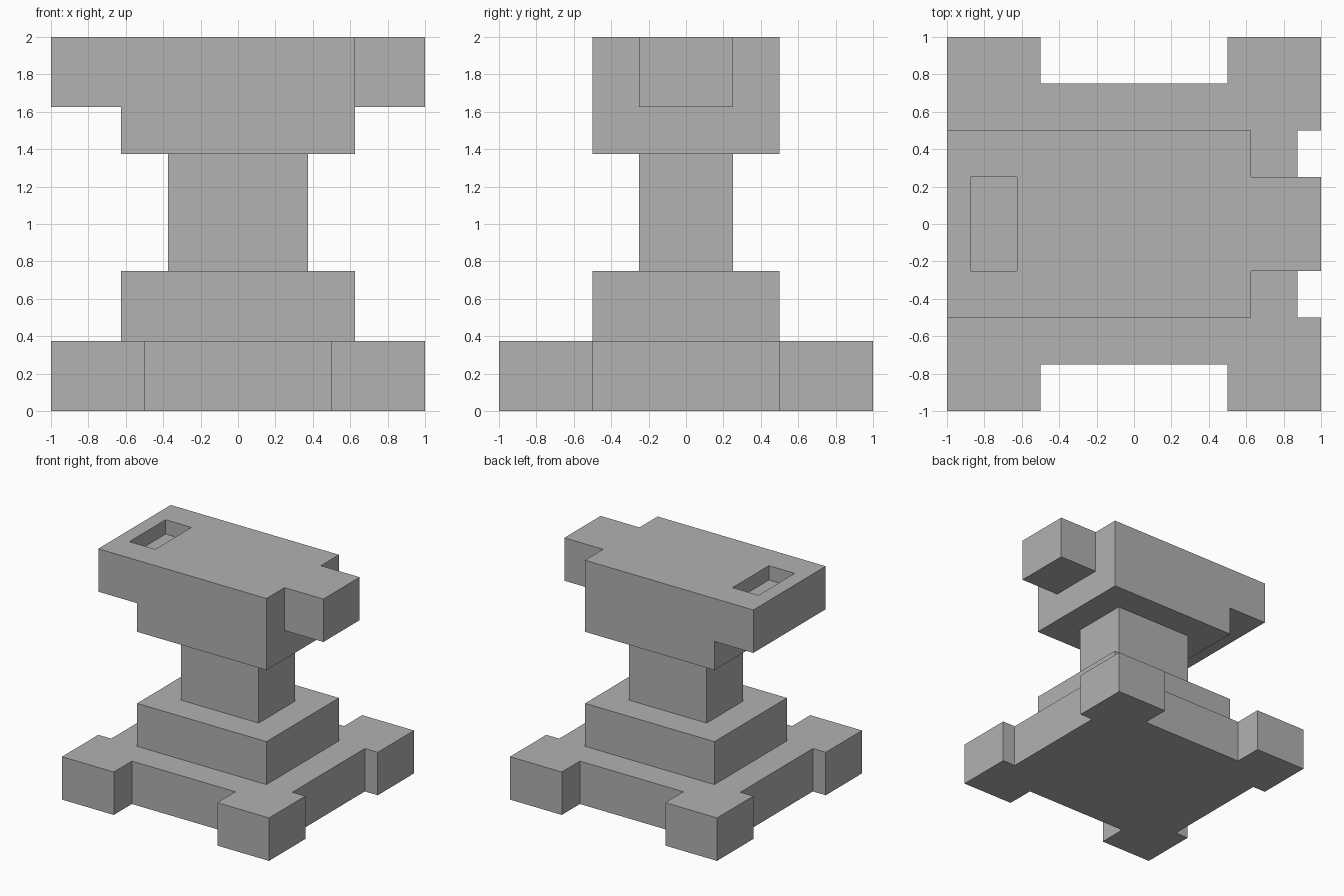
import bpy
import bmesh
from mathutils import Vector

default = bpy.data.objects.get("Cube")
if default:
    bpy.data.objects.remove(default, do_unlink=True)

# One plain iron grey
iron = bpy.data.materials.new("iron_grey")
iron.use_nodes = True
iron.diffuse_color = (0.445, 0.445, 0.445, 1)
iron.node_tree.nodes["Principled BSDF"].inputs["Base Color"].default_value = iron.diffuse_color


def prism(name, outline, direction):
    """Extrude a closed outline of 3D points into a solid."""
    bm = bmesh.new()
    face = bm.faces.new([bm.verts.new(p) for p in outline])
    result = bmesh.ops.extrude_face_region(bm, geom=[face])
    verts = [v for v in result["geom"] if isinstance(v, bmesh.types.BMVert)]
    bmesh.ops.translate(bm, verts=verts, vec=Vector(direction))
    bmesh.ops.recalc_face_normals(bm, faces=bm.faces)
    mesh = bpy.data.meshes.new(name)
    bm.to_mesh(mesh)
    bm.free()
    mesh.materials.append(iron)
    obj = bpy.data.objects.new(name, mesh)
    bpy.context.collection.objects.link(obj)
    return obj


def block(name, x0, x1, half_y, z0, z1):
    outline = [(x0, -half_y, z0), (x1, -half_y, z0), (x1, half_y, z0), (x0, half_y, z0)]
    return prism(name, outline, (0, 0, z1 - z0))


# Base plate with four square feet, one quarter outline mirrored around
quarter = [(0.875, 0.5), (1, 0.5), (1, 1), (0.5, 1), (0.5, 0.75)]
outline = []
for sx, sy in ((1, 1), (-1, 1), (-1, -1), (1, -1)):
    points = quarter if sx == sy else quarter[::-1]
    outline += [(sx * x, sy * y, 0) for x, y in points]
prism("base_plate", outline, (0, 0, 0.375))

# Step and waist
block("base_step", -0.625, 0.625, 0.5, 0.375, 0.75)
block("waist", -0.375, 0.375, 0.25, 0.75, 1.375)

# Head with an overhanging heel on one end
profile = [(-0.625, 1.375), (0.625, 1.375), (0.625, 2), (-1, 2), (-1, 1.625), (-0.625, 1.625)]
head = prism("head", [(x, -0.5, z) for x, z in profile], (0, 1, 0))
block("horn", 0.625, 1, 0.25, 1.625, 2)

# Shallow rectangular tool hole in the heel
cutter = block("hole_cutter", -0.875, -0.625, 0.25, 1.875, 2.1)
cutter.hide_render = True
cut = head.modifiers.new("tool_hole", "BOOLEAN")
cut.operation = "DIFFERENCE"
cut.solver = "EXACT"
cut.object = cutter
bpy.context.view_layer.objects.active = head
bpy.ops.object.modifier_apply(modifier=cut.name)
bpy.data.objects.remove(cutter, do_unlink=True)
